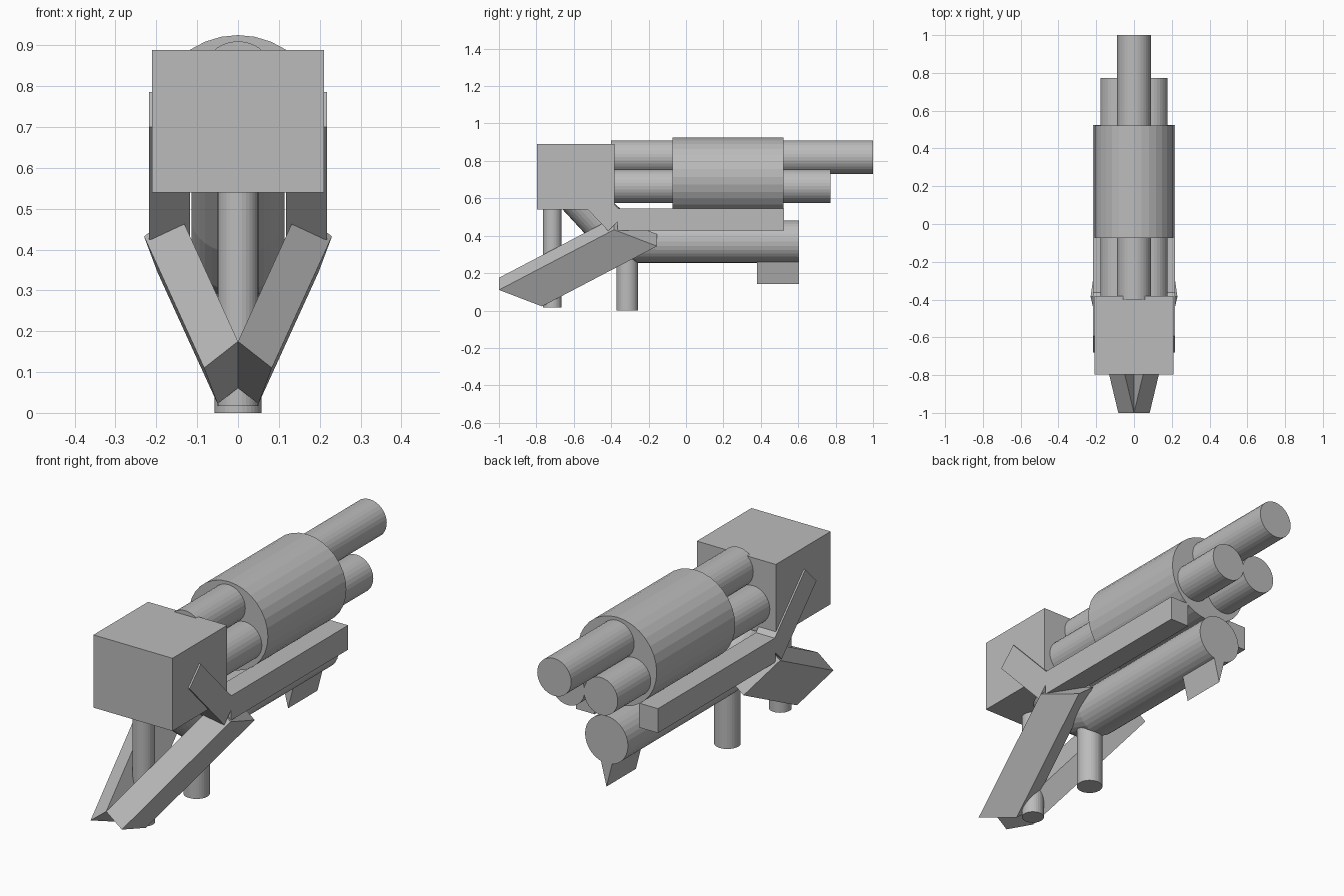
import bpy, bmesh, math
from mathutils import Vector, Matrix

if "Cube" in bpy.data.objects:
    bpy.data.objects.remove(bpy.data.objects["Cube"])

grey = bpy.data.materials.new("plain grey")
grey.diffuse_color = (0.5, 0.5, 0.5, 1)
grey.use_nodes = True
grey.node_tree.nodes["Principled BSDF"].inputs["Base Color"].default_value = grey.diffuse_color


def finish(name, bm):
    bmesh.ops.recalc_face_normals(bm, faces=bm.faces)
    me = bpy.data.meshes.new(name)
    bm.to_mesh(me)
    bm.free()
    me.materials.append(grey)
    ob = bpy.data.objects.new(name, me)
    bpy.context.collection.objects.link(ob)
    return ob


def prism(name, base, offset):
    """Extrude a flat polygon along an offset vector."""
    bm = bmesh.new()
    face = bm.faces.new([bm.verts.new(p) for p in base])
    out = bmesh.ops.extrude_face_region(bm, geom=[face], use_keep_orig=True)
    verts = [g for g in out["geom"] if isinstance(g, bmesh.types.BMVert)]
    bmesh.ops.translate(bm, verts=verts, vec=Vector(offset))
    return finish(name, bm)


def cylinder(name, start, end, r, sides=32):
    a, b = Vector(start), Vector(end)
    d = b - a
    bm = bmesh.new()
    m = Matrix.Translation((a + b) / 2) @ d.to_track_quat('Z', 'Y').to_matrix().to_4x4()
    bmesh.ops.create_cone(bm, cap_ends=True, segments=sides, radius1=r, radius2=r,
                          depth=d.length, matrix=m)
    return finish(name, bm)


def box(name, x0, x1, y0, y1, z0, z1):
    return prism(name, [(x0, y0, z0), (x1, y0, z0), (x1, y0, z1), (x0, y0, z1)],
                 (0, y1 - y0, 0))


# Head block
box("head_block", -0.21, 0.21, -0.797, -0.382, 0.54, 0.889)

# Three barrels through a wide drum
cylinder("top_barrel", (0, -0.40, 0.82), (0, 1.0, 0.82), 0.09)
for side, s in (("right", 1), ("left", -1)):
    cylinder(side + "_lower_barrel", (s * 0.088, -0.40, 0.665),
             (s * 0.088, 0.772, 0.665), 0.09)
cylinder("drum", (0, -0.073, 0.715), (0, 0.522, 0.715), 0.21)

# Lower pipe, bending up into the head
cu = bpy.data.curves.new("lower_pipe", 'CURVE')
cu.dimensions = '3D'
cu.bevel_depth = 0.114
cu.bevel_resolution = 14
cu.use_fill_caps = True
path = [(0.603, 0.368), (-0.25, 0.368), (-0.345, 0.398), (-0.445, 0.475),
        (-0.56, 0.60), (-0.62, 0.665)]
sp = cu.splines.new('POLY')
sp.points.add(len(path) - 1)
for p, (y, z) in zip(sp.points, path):
    p.co = (0, y, z, 1)
sp.use_smooth = False
cu.materials.append(grey)
pipe = bpy.data.objects.new("lower_pipe", cu)
bpy.context.collection.objects.link(pipe)

# Narrow wedge fin under the pipe's rear end
prism("rear_fin", [(0, 0.38, 0.143), (0.035, 0.38, 0.28), (-0.035, 0.38, 0.28)],
      (0, 0.223, 0))

# Standing posts
cylinder("front_post", (0, -0.715, 0.017), (0, -0.715, 0.56), 0.05)
cylinder("rear_post", (0, -0.314, 0.0), (0, -0.314, 0.33), 0.058)

# Mirrored side rails, braces and slanted legs
for side, s in (("right", 1), ("left", -1)):
    box(side + "_rail", s * 0.118, s * 0.218, -0.366, 0.524, 0.428, 0.545)
    prism(side + "_brace",
          [(s * 0.118, y, z) for y, z in
           ((-0.594, 0.786), (-0.679, 0.70), (-0.415, 0.425), (-0.33, 0.512))],
          (s * 0.1, 0, 0))
    a, b, c = Vector((0.083, -1, 0.11)), Vector((0, -1, 0.175)), Vector((0.05, -0.77, 0.022))
    end = [Vector((p.x * s, p.y, p.z)) for p in (a, b, b + c - a, c)]
    prism(side + "_slanted_leg", end, (s * 0.147, 0.615, 0.322))
